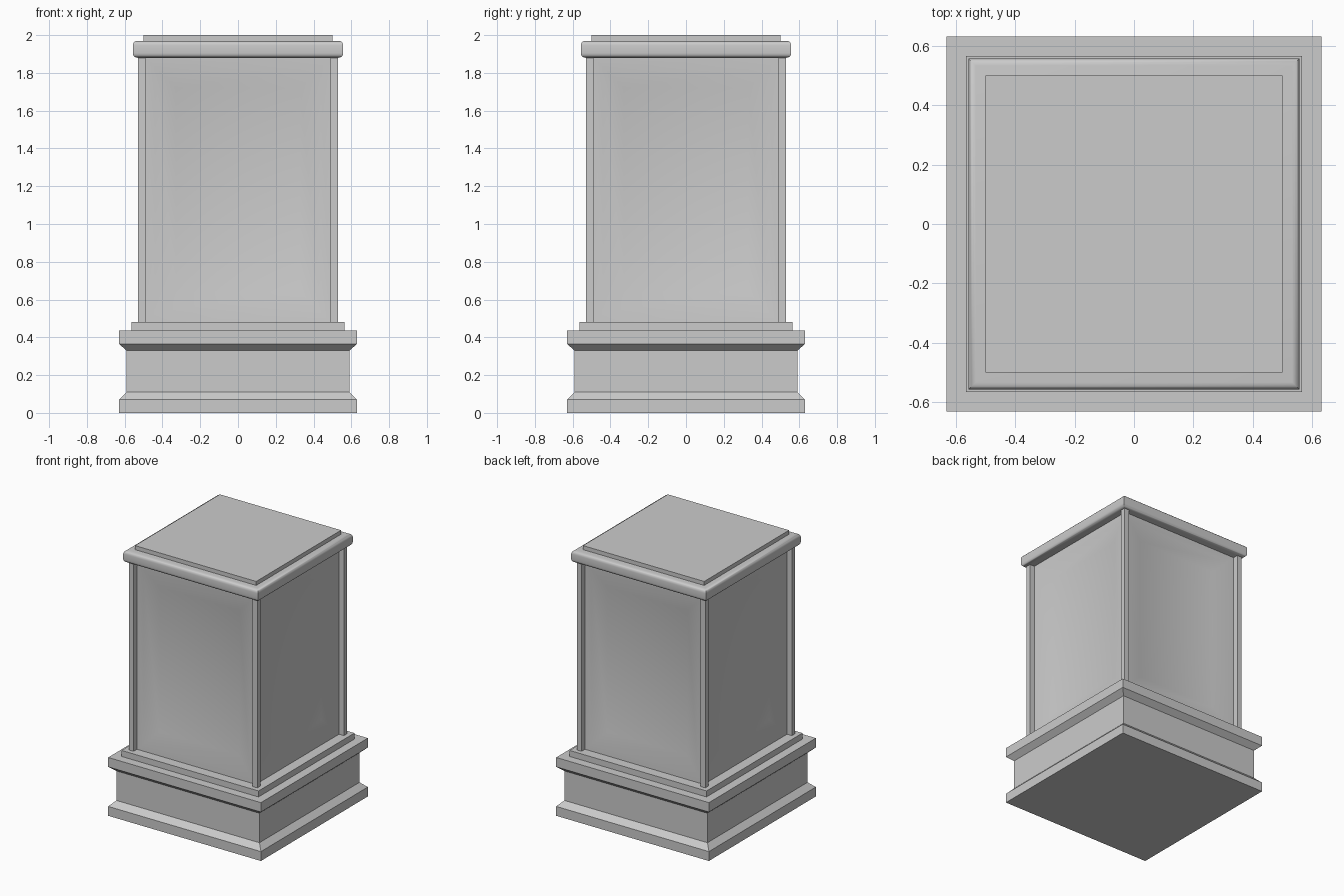
import bpy
import bmesh
import math
from mathutils import Matrix, Vector

cube = bpy.data.objects.get("Cube")
if cube:
    bpy.data.objects.remove(cube, do_unlink=True)

stone = bpy.data.materials.new("grey stone")
stone.use_nodes = True
stone.diffuse_color = (0.6, 0.6, 0.6, 1)
stone.node_tree.nodes["Principled BSDF"].inputs["Base Color"].default_value = (0.6, 0.6, 0.6, 1)


def finish(name, bm, smooth=None):
    bmesh.ops.recalc_face_normals(bm, faces=bm.faces)
    mesh = bpy.data.meshes.new(name)
    bm.to_mesh(mesh)
    bm.free()
    mesh.materials.append(stone)
    obj = bpy.data.objects.new(name, mesh)
    bpy.context.collection.objects.link(obj)
    if smooth:
        bpy.ops.object.select_all(action="DESELECT")
        obj.select_set(True)
        bpy.context.view_layer.objects.active = obj
        bpy.ops.object.shade_smooth_by_angle(angle=math.radians(smooth))
    return obj


def square_stack(name, profile, smooth=None):
    """Stack of square rings given as (half width, height)."""
    bm = bmesh.new()
    rings = [[bm.verts.new((sx * h, sy * h, z))
              for sx, sy in ((-1, -1), (1, -1), (1, 1), (-1, 1))]
             for h, z in profile]
    for low, high in zip(rings, rings[1:]):
        for i in range(4):
            j = (i + 1) % 4
            bm.faces.new((low[i], low[j], high[j], high[i]))
    bm.faces.new(rings[0])
    bm.faces.new(rings[-1])
    return finish(name, bm, smooth)


# Moulded plinth and the step on it
square_stack("plinth", [(0.63, 0), (0.63, 0.07), (0.59, 0.11), (0.59, 0.33),
                        (0.63, 0.365), (0.63, 0.435)])
square_stack("plinth_step", [(0.565, 0.435), (0.565, 0.48)])

# Rounded cap and top plate
r, mid = 0.025, math.pi / 2
arc = [mid * i / 5 for i in range(6)]
lower = [(0.532 + r * math.sin(a), 1.88 + r - r * math.cos(a)) for a in arc]
upper = [(0.532 + r * math.cos(a), 1.97 - r + r * math.sin(a)) for a in arc]
square_stack("cap", lower + upper, 40)
square_stack("top_plate", [(0.5, 1.97), (0.5, 2.0)])

# Shaft with a softly dished panel on each side
BOTTOM, TOP, CORE = 0.48, 1.88, 0.49
bm = bmesh.new()
for side in range(4):
    turn = Matrix.Rotation(side * math.pi / 2, 3, "Z")
    rings = []
    for inset, depth in ((0, 0), (0.05, 0.004), (0.16, 0.035)):
        w = CORE - inset
        corners = ((-w, BOTTOM + inset), (w, BOTTOM + inset),
                   (w, TOP - inset), (-w, TOP - inset))
        rings.append([bm.verts.new(turn @ Vector((x, depth - CORE, z)))
                      for x, z in corners])
    for outer, inner in zip(rings, rings[1:]):
        for i in range(4):
            j = (i + 1) % 4
            bm.faces.new((outer[i], outer[j], inner[j], inner[i]))
    bm.faces.new(rings[-1])
bmesh.ops.remove_doubles(bm, verts=bm.verts, dist=0.0001)
finish("shaft", bm, 35)

# Square posts on the four corners
for sx, x_name in ((1, "left"), (-1, "right")):
    for sy, y_name in ((-1, "front"), (1, "back")):
        bm = bmesh.new()
        place = (Matrix.Translation((sx * 0.51, sy * 0.51, (BOTTOM + TOP) / 2))
                 @ Matrix.Diagonal((0.04, 0.04, TOP - BOTTOM, 1)))
        bmesh.ops.create_cube(bm, size=1, matrix=place)
        finish(f"{y_name}_{x_name}_post", bm)
